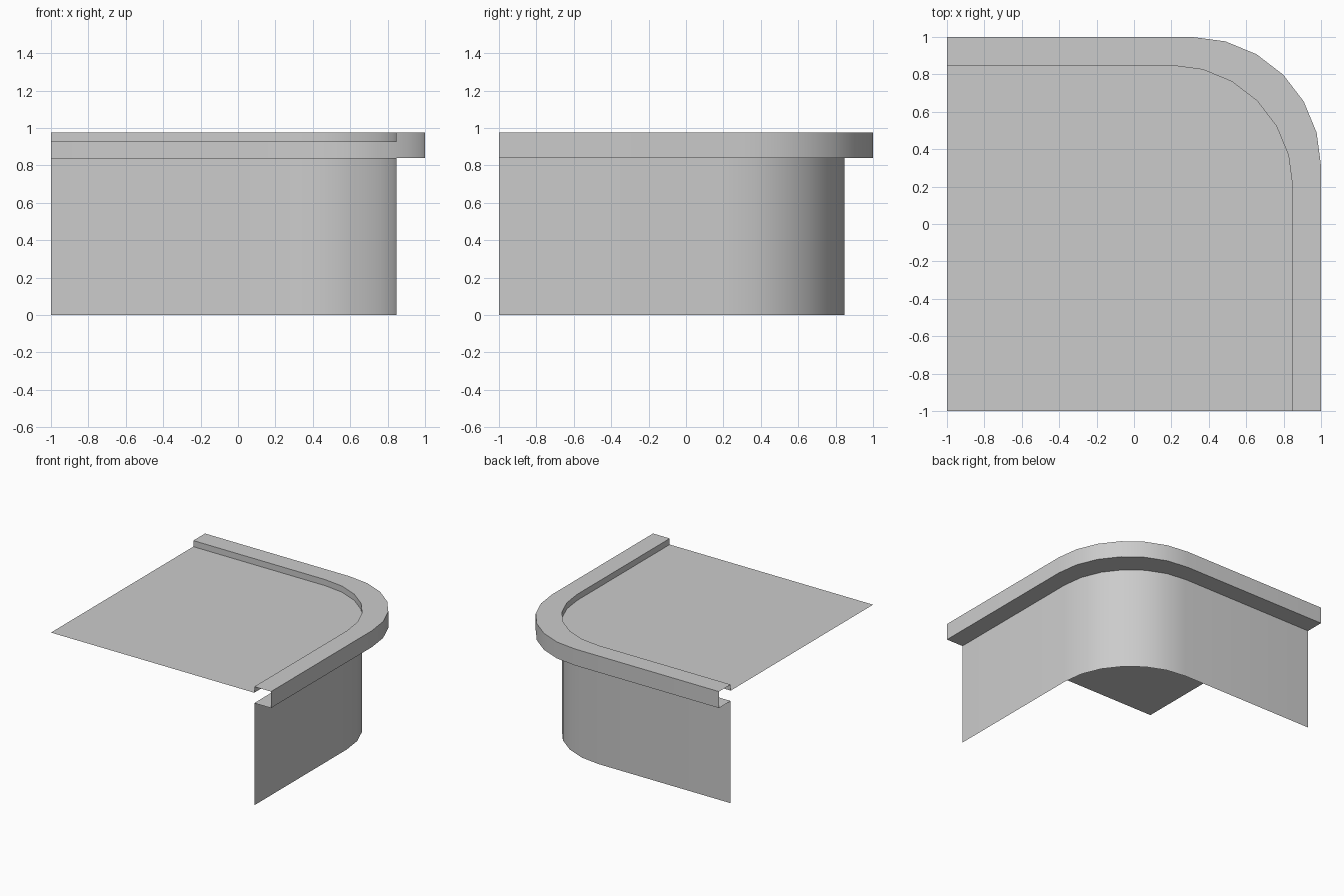
import bpy, bmesh
from math import sin, cos, pi

if "Cube" in bpy.data.objects:
    bpy.data.objects.remove(bpy.data.objects["Cube"])

WALL_TOP, ROOF, TOP = 0.84, 0.925, 0.975
STEPS = 6  # segments in the rounded corner


def corner_path(edge, centre):
    """Plan outline: straight side, rounded corner, straight side."""
    r = edge - centre
    arc = [(centre + r * cos(i * pi / 2 / STEPS), centre + r * sin(i * pi / 2 / STEPS))
           for i in range(STEPS + 1)]
    return [(edge, -1.0)] + arc + [(-1.0, edge)]


def finish(name, bm):
    mesh = bpy.data.meshes.new(name)
    bm.to_mesh(mesh)
    bm.free()
    obj = bpy.data.objects.new(name, mesh)
    bpy.context.collection.objects.link(obj)
    bpy.ops.object.select_all(action='DESELECT')
    obj.select_set(True)
    bpy.context.view_layer.objects.active = obj
    bpy.ops.object.shade_smooth_by_angle(angle=pi / 6)
    return obj


def strip(name, rails):
    """Skin neighbouring rails, each given as (path, height)."""
    bm = bmesh.new()
    rows = [[bm.verts.new((x, y, z)) for x, y in path] for path, z in rails]
    for a, b in zip(rows, rows[1:]):
        for i in range(len(a) - 1):
            bm.faces.new((a[i], a[i + 1], b[i + 1], b[i]))
    return finish(name, bm)


inner = corner_path(0.848, 0.2)
outer = corner_path(1.0, 0.31)

# Outside wall, open at the back
strip("wall", [(inner, 0.0), (inner, WALL_TOP)])

# Overhanging hollow ledge: underside, outer face, top, inner lip
strip("ledge", [(inner, WALL_TOP), (outer, WALL_TOP), (outer, TOP),
                (inner, TOP), (inner, ROOF)])

# Flat roof sheet inside the ledge
bm = bmesh.new()
bm.faces.new([bm.verts.new((x, y, ROOF)) for x, y in inner + [(-1.0, -1.0)]])
finish("roof", bm)
